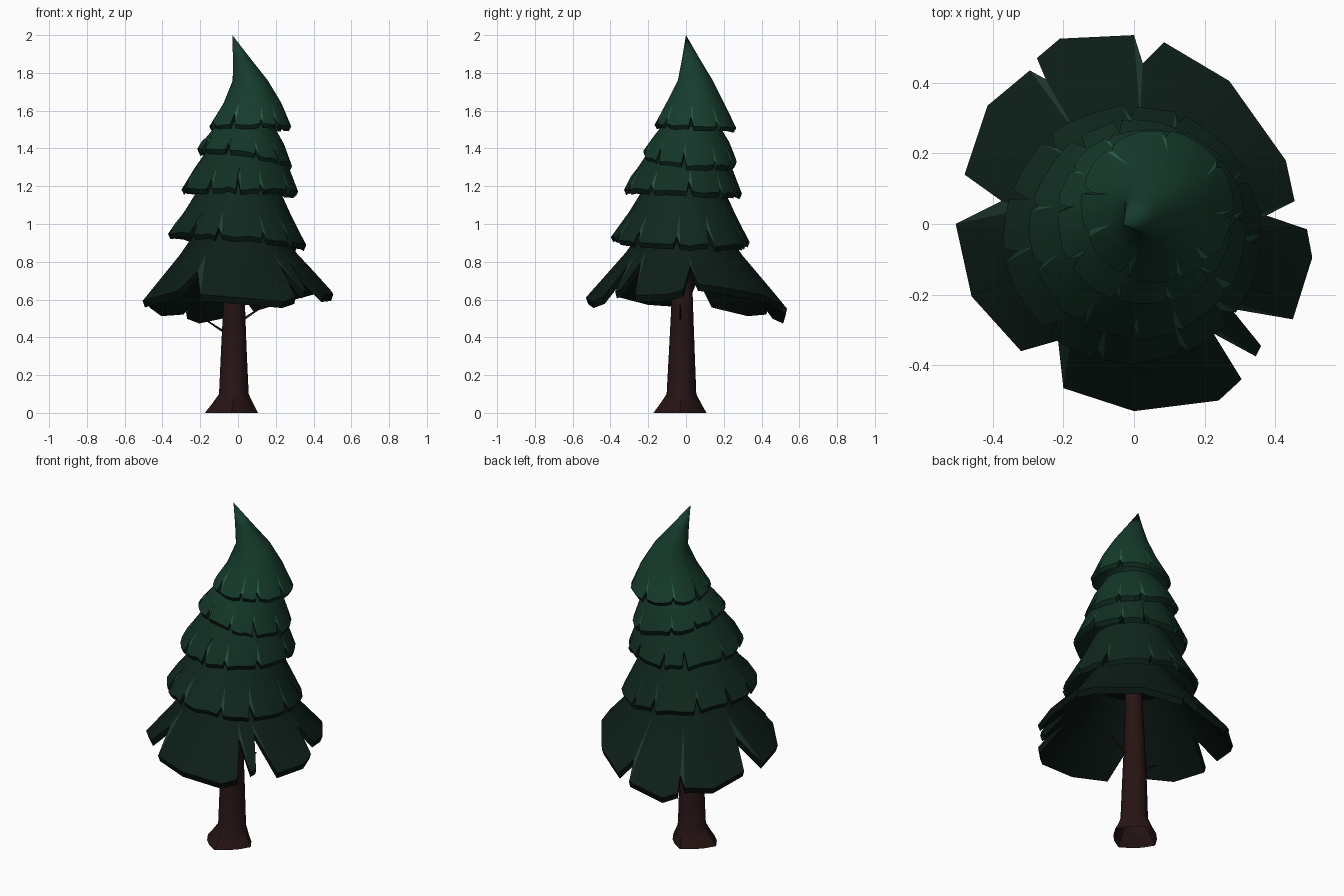
import bpy, math, random
from mathutils import Vector

if "Cube" in bpy.data.objects:
    bpy.data.objects.remove(bpy.data.objects["Cube"])

random.seed(7)


def material(name, rgb):
    m = bpy.data.materials.new(name)
    m.diffuse_color = (*rgb, 1)
    m.use_nodes = True
    m.node_tree.nodes["Principled BSDF"].inputs["Base Color"].default_value = m.diffuse_color
    return m


def make(name, verts, faces, mats, idx=None):
    me = bpy.data.meshes.new(name)
    me.from_pydata([tuple(v) for v in verts], [], faces)
    for m in mats:
        me.materials.append(m)
    if idx:
        me.polygons.foreach_set("material_index", idx)
    ob = bpy.data.objects.new(name, me)
    bpy.context.collection.objects.link(ob)
    bpy.ops.object.select_all(action='DESELECT')
    ob.select_set(True)
    bpy.context.view_layer.objects.active = ob
    bpy.ops.object.shade_smooth_by_angle(angle=math.radians(35))
    return ob


def petals(cx, cy, r, count, depth):
    """Ragged outline: broad petals separated by narrow notches."""
    pts, step = [], 2 * math.pi / count
    cuts = [step * (i + random.uniform(-0.28, 0.28)) for i in range(count)]
    for a, b in zip(cuts, cuts[1:] + [cuts[0] + 2 * math.pi]):
        pts.append((a, r - depth * random.uniform(0.4, 1.3), 1))
        for f in (0.1, 0.4, 0.7, 0.93):
            pts.append((a + (b - a) * f, r * random.uniform(0.985, 1.015), 0))
    return [(cx + q * math.cos(a), cy + q * math.sin(a), n) for a, q, n in pts]


def skirt(name, outline, rim, tilt, rings, apex=None, lip=0.026, mats=()):
    """Foliage tier: ragged rim, rings above it, a thin lip and a hollow underside."""
    cx, cy, z, R = rim
    slope = (rings[0][2] - z) / (R - rings[0][3])
    n = len(outline)
    ang = [math.atan2(y - cy, x - cx) for x, y, _ in outline]
    rows = [[], []]
    for (x, y, _), a in zip(outline, ang):
        zz = z + tilt[0] * (x - cx) + tilt[1] * (y - cy)
        zz += slope * (R - math.hypot(x - cx, y - cy))
        rows[1].append(Vector((x, y, zz)))
        rows[0].append(Vector((x - 0.012 * math.cos(a), y - 0.012 * math.sin(a), zz - lip)))

    def ring(c, dr=0, dz=0):
        return [Vector((c[0] + (c[3] + dr) * math.cos(a), c[1] + (c[3] + dr) * math.sin(a),
                        c[2] + dz + 0.5 * (tilt[0] * math.cos(a) + tilt[1] * math.sin(a)) * c[3]))
                for a in ang]
    rows = [ring(rings[1], -0.02, -0.02), ring(rings[0], -0.02, -0.02)] + rows
    rows += [ring(c) for c in rings]
    verts = [v for row in rows for v in row]
    faces, idx = [], []
    for k in range(len(rows) - 1):
        for i in range(n):
            j = (i + 1) % n
            a, b, c, d = k * n + i, k * n + j, (k + 1) * n + j, (k + 1) * n + i
            if k == 3 and outline[i][2]:        # light streak above each notch
                faces += [(a, b, d), (b, c, d)]
                idx += [1, 0]
            else:
                faces.append((a, b, c, d))
                idx.append(2 if k < 3 else 0)
    faces.append(tuple(range(n)))
    idx.append(2)
    last = (len(rows) - 1) * n
    if apex:
        verts.append(Vector(apex))
        for i in range(n):
            faces.append((last + i, last + (i + 1) % n, len(verts) - 1))
            idx.append(0)
    else:
        faces.append(tuple(range(last, last + n)))
        idx.append(0)
    return make(name, verts, faces, mats, idx)


def greens(t):
    """Needle colours, from dark at the bottom tier to light at the top."""
    lo, hi = Vector((0.004, 0.013, 0.009)), Vector((0.008, 0.045, 0.026))
    c = lo.lerp(hi, t)
    tag = str(int(t * 100))
    return (material("needles_" + tag, c), material("streak_" + tag, c * 2.8),
            material("underside_" + tag, c * 0.5))


# Lowest tier: large panels with deep gaps (x, y, notch)
low = [(0, .535, 0), (-.21, .525, 0), (-.275, .47, 0), (-.25, .41, 1), (-.295, .435, 0),
       (-.415, .335, 0), (-.48, .14, 0), (-.375, .065, 1), (-.505, 0, 0), (-.46, -.205, 0),
       (-.32, -.36, 0), (-.215, -.33, 1), (-.2, -.465, 0), (0, -.53, 0), (.24, -.5, 0),
       (.305, -.44, 0), (.225, -.31, 1), (.345, -.375, 0), (.36, -.345, 0), (.275, -.24, 1),
       (.45, -.27, 0), (.505, -.095, 0), (.49, -.015, 0), (.375, .024, 1), (.455, .065, 0),
       (.43, .18, 0), (.27, .405, 0), (.085, .515, 0), (.025, .455, 1)]
skirt("foliage_tier_1", low, (0, 0, .59, .525), (.04, -.05),
      [(0, -.01, .84, .31), (0, -.01, .96, .225)], lip=.035, mats=greens(0))

# Middle tiers: rim, tilt, rings above, notch count and depth
tiers = [
    ((-.005, -.03, .92, .365), (-.08, -.04), [(0, -.02, 1.06, .28), (.01, -.01, 1.2, .205)], 11, .05),
    ((.012, -.015, 1.175, .31), (-.03, -.04), [(.022, -.005, 1.29, .253), (.03, .0, 1.4, .185)], 11, .03),
    ((.033, .02, 1.355, .25), (-.17, -.09), [(.037, .025, 1.44, .207), (.045, .03, 1.53, .145)], 10, .025),
]
for i, (rim, tilt, rings, count, depth) in enumerate(tiers):
    skirt(f"foliage_tier_{i + 2}", petals(rim[0], rim[1], rim[3], count, depth), rim, tilt,
          rings, mats=greens(0.25 * (i + 1)))

# Crown: bent pointed cap
skirt("foliage_crown", petals(.065, .05, .215, 9, .025), (.065, .05, 1.52, .215), (0, -.04),
      [(.077, .05, 1.64, .153), (.065, .05, 1.76, .093), (.018, .025, 1.88, .045)],
      apex=(-.03, 0, 2.0), lip=.022, mats=greens(1))

# Trunk with flared uneven roots, open underneath
bark = material("bark", (.020, .007, .007))
N = 12
sections = [(-.035, -.032, 0, .130), (-.028, -.028, .05, .102), (-.022, -.024, .1, .077),
            (-.022, -.022, .35, .067), (-.02, -.02, .6, .056), (-.01, -.015, .93, .045)]
tv = []
for k, (cx, cy, z, r) in enumerate(sections):
    for i in range(N):
        a = 2 * math.pi * i / N
        q = r * (1 + (.08, .06, .02, 0, 0, 0)[k] * (1 if i % 3 == 0 else -1))
        tv.append((cx + q * math.cos(a), cy + q * math.sin(a), z))
tf = [(k * N + i, k * N + (i + 1) % N, (k + 1) * N + (i + 1) % N, (k + 1) * N + i)
      for k in range(len(sections) - 1) for i in range(N)]
make("trunk", tv, tf, [bark])


# Thin bare twigs
def twig(name, a, b, r0, r1):
    a, b = Vector(a), Vector(b)
    rot = (b - a).to_track_quat('Z', 'Y')
    v = [p + rot @ Vector((r * math.cos(t * math.tau / 5), r * math.sin(t * math.tau / 5), 0))
         for p, r in ((a, r0), (b, r1)) for t in range(5)]
    f = [(i, (i + 1) % 5, 5 + (i + 1) % 5, 5 + i) for i in range(5)]
    make(name, v, f + [(4, 3, 2, 1, 0), (5, 6, 7, 8, 9)], [bark])


twig("twig_left", (-.06, -.02, .42), (-.175, -.02, .495), .007, .004)
twig("twig_right", (.02, -.03, .49), (.14, -.03, .57), .007, .004)
